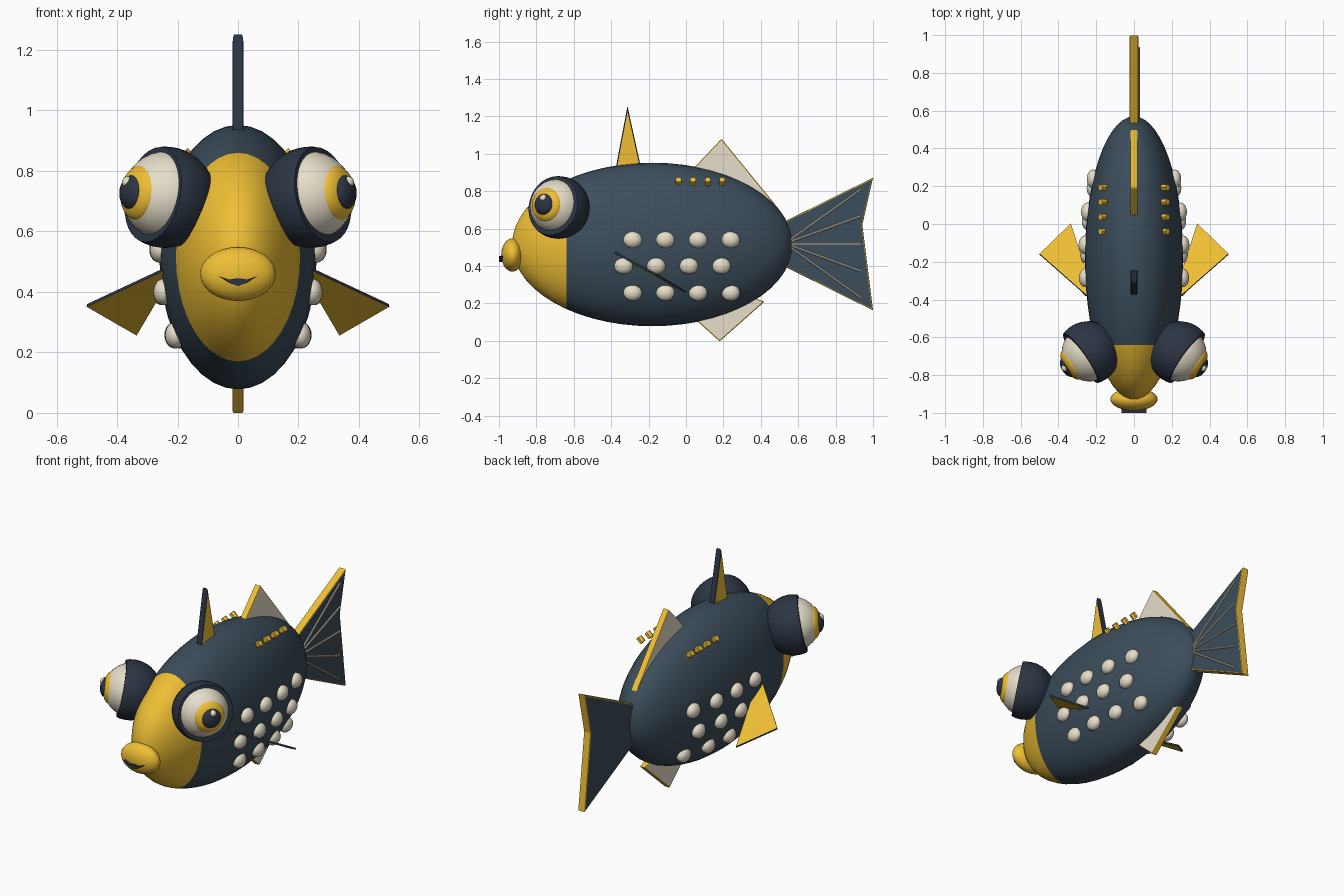
import bpy, bmesh, math
from mathutils import Matrix, Vector

if "Cube" in bpy.data.objects:
    bpy.data.objects.remove(bpy.data.objects["Cube"])


def material(name, rgb):
    m = bpy.data.materials.new(name)
    m.diffuse_color = (*rgb, 1)
    m.use_nodes = True
    m.node_tree.nodes["Principled BSDF"].inputs["Base Color"].default_value = m.diffuse_color
    return m


SLATE = material("slate", (0.045, 0.075, 0.105))
NAVY = material("navy", (0.025, 0.036, 0.058))
YELLOW = material("yellow", (0.86, 0.52, 0.035))
CREAM = material("cream", (0.80, 0.73, 0.59))


def finish(name, bm, mats, smooth=True):
    bmesh.ops.recalc_face_normals(bm, faces=bm.faces)
    for f in bm.faces:
        f.smooth = smooth
    me = bpy.data.meshes.new(name)
    bm.to_mesh(me)
    bm.free()
    for m in mats:
        me.materials.append(m)
    ob = bpy.data.objects.new(name, me)
    bpy.context.collection.objects.link(ob)
    return ob


def ellipsoid_mesh(center, radii, axis=(0, 0, 1), seg=32, rings=16):
    """Sphere whose pole (third radius) points along axis."""
    bm = bmesh.new()
    rot = Vector(axis).to_track_quat('Z', 'Y').to_matrix().to_4x4()
    mat = Matrix.Translation(center) @ rot @ Matrix.Diagonal((*radii, 1))
    bmesh.ops.create_uvsphere(bm, u_segments=seg, v_segments=rings, radius=1, matrix=mat)
    return bm


def ellipsoid(name, center, radii, mat, **kw):
    return finish(name, ellipsoid_mesh(center, radii, **kw), [mat])


def plate(name, pts, half, side, rim, bevel=0.006):
    """Flat polygon thickened both ways, with its own rim colour."""
    pts = [Vector(p) for p in pts]
    n = (pts[1] - pts[0]).cross(pts[2] - pts[0]).normalized() * half
    bm = bmesh.new()
    a = [bm.verts.new(p + n) for p in pts]
    b = [bm.verts.new(p - n) for p in pts]
    bm.faces.new(a)
    bm.faces.new(b[::-1])
    for i in range(len(pts)):
        j = (i + 1) % len(pts)
        bm.faces.new((a[i], b[i], b[j], a[j])).material_index = 1
    ob = finish(name, bm, [side, rim], smooth=False)
    if bevel:
        mod = ob.modifiers.new("rounded_rim", 'BEVEL')
        mod.width, mod.segments, mod.material = bevel, 2, 1
    return ob


def rod(name, p, q, r, mat, sides=8):
    p, q = Vector(p), Vector(q)
    d = q - p
    bm = bmesh.new()
    m = Matrix.Translation((p + q) / 2) @ d.to_track_quat('Z', 'Y').to_matrix().to_4x4()
    bmesh.ops.create_cone(bm, cap_ends=True, segments=sides, radius1=r, radius2=r,
                          depth=d.length, matrix=m)
    return finish(name, bm, [mat], smooth=False)


def yz(points, x=0):
    return [(x, y, z) for y, z in points]


# Body with a yellow face in front of a clean dividing ring
C, R = Vector((0, -0.18, 0.515)), Vector((0.26, 0.75, 0.437))
FACE_Y = -0.64
bm = bmesh.new()
turn = Matrix.Rotation(math.pi / 2, 4, 'X')
bmesh.ops.create_uvsphere(bm, u_segments=40, v_segments=28, radius=1,
                          matrix=Matrix.Translation(C) @ Matrix.Diagonal((*R, 1)) @ turn)
bmesh.ops.bisect_plane(bm, geom=bm.verts[:] + bm.edges[:] + bm.faces[:],
                       plane_co=(0, FACE_Y, 0), plane_no=(0, 1, 0))
for f in bm.faces:
    f.material_index = int(f.calc_center_median().y < FACE_Y)
finish("body", bm, [SLATE, YELLOW])

# Lips and mouth
ellipsoid("lips", (0, -0.928, 0.459), (0.125, 0.06, 0.089), YELLOW)
mouth = [(-0.066, 0.453), (-0.03, 0.441), (0, 0.445), (0.03, 0.441), (0.066, 0.453),
         (0.03, 0.430), (0, 0.420), (-0.03, 0.430)]
plate("mouth", [(x, -0.985, z) for x, z in mouth], 0.015, NAVY, NAVY, bevel=0)

# Fins in the middle plane
plate("crest_spike", yz([(-0.38, 0.90), (-0.313, 1.255), (-0.235, 0.90)]),
      0.018, YELLOW, NAVY)
plate("back_fin", yz([(0.01, 0.89), (0.19, 1.08), (0.50, 0.70), (0.30, 0.72)]),
      0.019, CREAM, YELLOW)
plate("belly_fin", yz([(0.01, 0.15), (0.18, -0.003), (0.42, 0.21), (0.30, 0.25)]),
      0.018, CREAM, YELLOW)
plate("tail_fin", yz([(0.45, 0.60), (1.0, 0.872), (0.943, 0.62), (1.0, 0.163), (0.45, 0.435)]),
      0.023, SLATE, YELLOW)

# Tail rays, on the right side only
for i, z in enumerate((0.81, 0.667, 0.52, 0.373, 0.23)):
    rod(f"tail_ray_{i + 1}", (0.026, 0.53, 0.52), (0.026, 0.935, z), 0.006, CREAM)

# Direction the eyes look, and the tilt of the lid opening
LOOK = Vector((0.84, -0.53, 0.09)).normalized()
LID = Vector((0.80, -0.56, 0.18)).normalized()

for s, side in ((1, "right"), (-1, "left")):
    def flip(v):
        return Vector((v[0] * s, v[1], v[2]))

    # Eye: lid, ball, iris, pupil, glint
    eye, look, lid_dir = flip((0.235, -0.685, 0.717)), flip(LOOK), flip(LID)
    lid_c = flip((0.241, -0.682, 0.713))
    bm = ellipsoid_mesh(lid_c, (0.168,) * 3, axis=lid_dir)
    cut = bmesh.ops.bisect_plane(bm, geom=bm.verts[:] + bm.edges[:] + bm.faces[:],
                                 plane_co=lid_c + lid_dir * 0.05, plane_no=lid_dir,
                                 clear_outer=True)
    rim = [e for e in cut["geom_cut"] if isinstance(e, bmesh.types.BMEdge)]
    bmesh.ops.holes_fill(bm, edges=rim)
    lid = finish(f"{side}_eye_lid", bm, [NAVY])
    lid.data.set_sharp_from_angle(angle=math.radians(35))
    ellipsoid(f"{side}_eyeball", eye, (0.149,) * 3, CREAM, axis=look)
    ellipsoid(f"{side}_iris", eye + look * 0.108, (0.092, 0.092, 0.047), YELLOW, axis=look)
    ellipsoid(f"{side}_pupil", eye + look * 0.138, (0.057, 0.057, 0.033), NAVY, axis=look)
    ellipsoid(f"{side}_glint", flip((0.364, -0.762, 0.762)), (0.02,) * 3, CREAM,
              seg=16, rings=8)

    # Side fin
    plate(f"{side}_side_fin", [flip(p) for p in ((0.25, -0.38, 0.472), (0.50, -0.16, 0.355),
          (0.335, 0.0, 0.26), (0.21, -0.38, 0.472))], 0.005, YELLOW, NAVY, bevel=0)

    # Scales in three staggered rows
    for row, (z, y0) in enumerate(((0.54, -0.285), (0.40, -0.334), (0.257, -0.285))):
        for k in range(4):
            y = y0 + k * 0.1745
            x = R.x * math.sqrt(1 - ((y - C.y) / R.y) ** 2 - ((z - C.z) / R.z) ** 2)
            ellipsoid(f"{side}_scale_{row + 1}_{k + 1}", flip((x, y, z)),
                      (0.035, 0.05, 0.044), CREAM, seg=20, rings=12)

    # Small studs along the back
    for k in range(4):
        p = flip((0.165, -0.04 + k * 0.078, 0.85))
        d = flip((0.75, 0, 0.66)) * 0.018
        rod(f"{side}_stud_{k + 1}", p - d, p + d, 0.018, YELLOW, sides=6)
